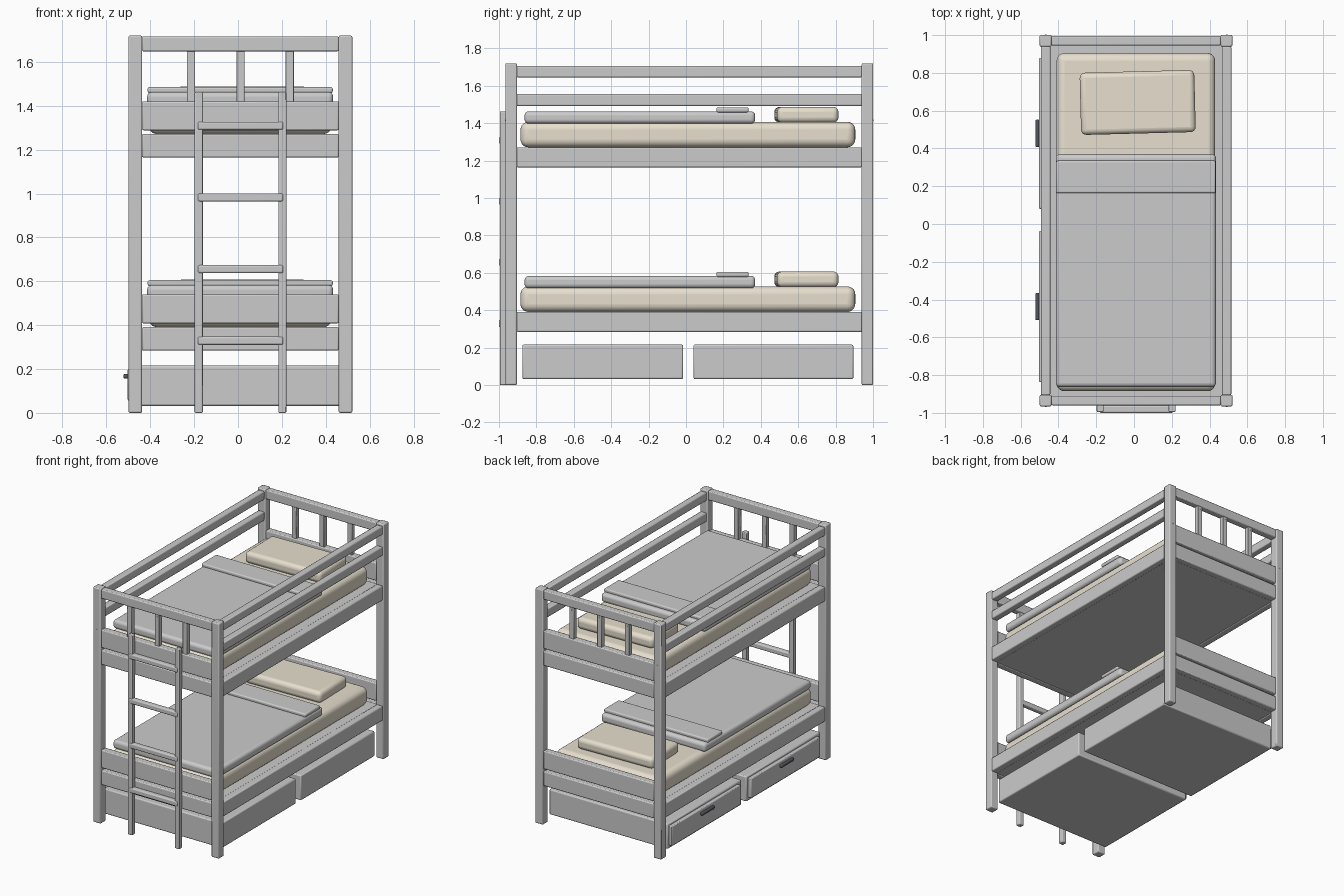
import bpy
import math

if "Cube" in bpy.data.objects:
    bpy.data.objects.remove(bpy.data.objects["Cube"])

CX = 0.011          # centre line of the frame (drawer handles stick out on -x)
Y0, Y1 = -0.935, 0.97   # centre lines of the end posts
XL, XR = -0.468, 0.490  # centre lines of the side posts


def material(name, colour):
    m = bpy.data.materials.new(name)
    m.diffuse_color = (*colour, 1)
    m.use_nodes = True
    m.node_tree.nodes["Principled BSDF"].inputs["Base Color"].default_value = m.diffuse_color
    return m


CREAM = material("cream_fabric", (0.80, 0.74, 0.62))
DARK = material("dark_metal", (0.08, 0.09, 0.11))


def box(name, x, y, z, bevel=0.007, segs=2, mat=None, rot=0.0):
    """Rounded box from (min, max) ranges on each axis."""
    bpy.ops.mesh.primitive_cube_add(
        size=1, location=[(a + b) / 2 for a, b in (x, y, z)])
    o = bpy.context.object
    o.name = name
    o.scale = [b - a for a, b in (x, y, z)]
    bpy.ops.object.transform_apply(location=False, rotation=False, scale=True)
    o.rotation_euler.z = rot
    m = o.modifiers.new("bevel", "BEVEL")
    m.width, m.segments = bevel, segs
    bpy.ops.object.shade_smooth_by_angle(angle=math.radians(35))
    if mat:
        o.data.materials.append(mat)
    return o


def around(c, w):
    return (c - w / 2, c + w / 2)


def screw(name, x, y, z):
    bpy.ops.mesh.primitive_cylinder_add(
        vertices=12, radius=0.004, depth=0.004, location=(x, y, z),
        rotation=(math.pi / 2, 0, 0))
    bpy.context.object.name = name


# corner posts
for xn, x in (("left", XL), ("right", XR)):
    for yn, y in (("front", Y0), ("back", Y1)):
        box(f"{yn}_{xn}_post", around(x, 0.062), around(y, 0.062), (0, 1.72))
        screw(f"{yn}_{xn}_post_screw", x, y + (0.031 if y > 0 else -0.031), 1.415)

# side rails: two guard rails and the two bed rails
side_rails = {"top_guard": (1.645, 1.706), "lower_guard": (1.492, 1.556),
              "upper_bed": (1.164, 1.271), "lower_bed": (0.284, 0.391)}
for rn, z in side_rails.items():
    for xn, x in (("left", XL), ("right", XR)):
        box(f"{xn}_{rn}_rail", around(x, 0.05), (Y0 + 0.028, Y1 - 0.028), z)

# end rails and slats
end_rails = {"top": (1.648, 1.716), "upper_board": (1.288, 1.420),
             "upper_bed": (1.164, 1.271), "lower_board": (0.408, 0.540),
             "lower_bed": (0.284, 0.391)}
for yn, y in (("front", Y0), ("back", Y1)):
    for rn, z in end_rails.items():
        box(f"{yn}_{rn}_rail", (XL + 0.03, XR - 0.03), around(y, 0.05), z)
    for i in (-1, 0, 1):
        x = CX + 0.225 * i
        box(f"{yn}_slat", around(x, 0.037), around(y, 0.036), (1.41, 1.655), 0.004)
        screw(f"{yn}_slat_screw", x, y + (0.018 if y > 0 else -0.018), 1.63)

# bed bases and bedding, one set per level
for level, dz in (("lower", 0.0), ("upper", 0.880)):
    def zr(a, b):
        return (a + dz, b + dz)
    box(f"{level}_bed_base", (XL, XR), (Y0, Y1), zr(0.288, 0.388), 0.004)
    box(f"{level}_mattress", (-0.410, 0.430), (-0.885, 0.905), zr(0.391, 0.527),
        0.042, 5, CREAM)
    box(f"{level}_pillow", (-0.284, 0.323), (0.479, 0.808), zr(0.523, 0.607),
        0.028, 4, CREAM, math.radians(1.5))
    box(f"{level}_duvet", (-0.414, 0.434), (-0.863, 0.370), zr(0.518, 0.583),
        0.022, 4)
    box(f"{level}_duvet_fold", (-0.412, 0.432), (0.163, 0.335), zr(0.578, 0.605),
        0.009, 3)

# ladder
for xn, x in (("left", -0.179), ("right", 0.202)):
    box(f"ladder_{xn}_pole", around(x, 0.037), (-0.995, -0.958), (0, 1.463), 0.005)
for i in range(4):
    box("ladder_rung", (-0.183, 0.206), (-1.0, -0.962),
        around(0.329 + 0.3265 * i, 0.037), 0.008, 3)

# drawers with raised front panels and handles
for dn, y, py in (("front", (-0.875, -0.015), -0.437), ("back", (0.040, 0.895), 0.480)):
    box(f"{dn}_drawer", (-0.478, 0.482), y, (0.032, 0.216), 0.008)
    box(f"{dn}_drawer_panel", (-0.503, -0.470), around(py, 0.80), (0.055, 0.200), 0.006)
    box(f"{dn}_drawer_handle", (-0.522, -0.500), around(py, 0.145), (0.156, 0.178),
        0.007, 3, DARK)
